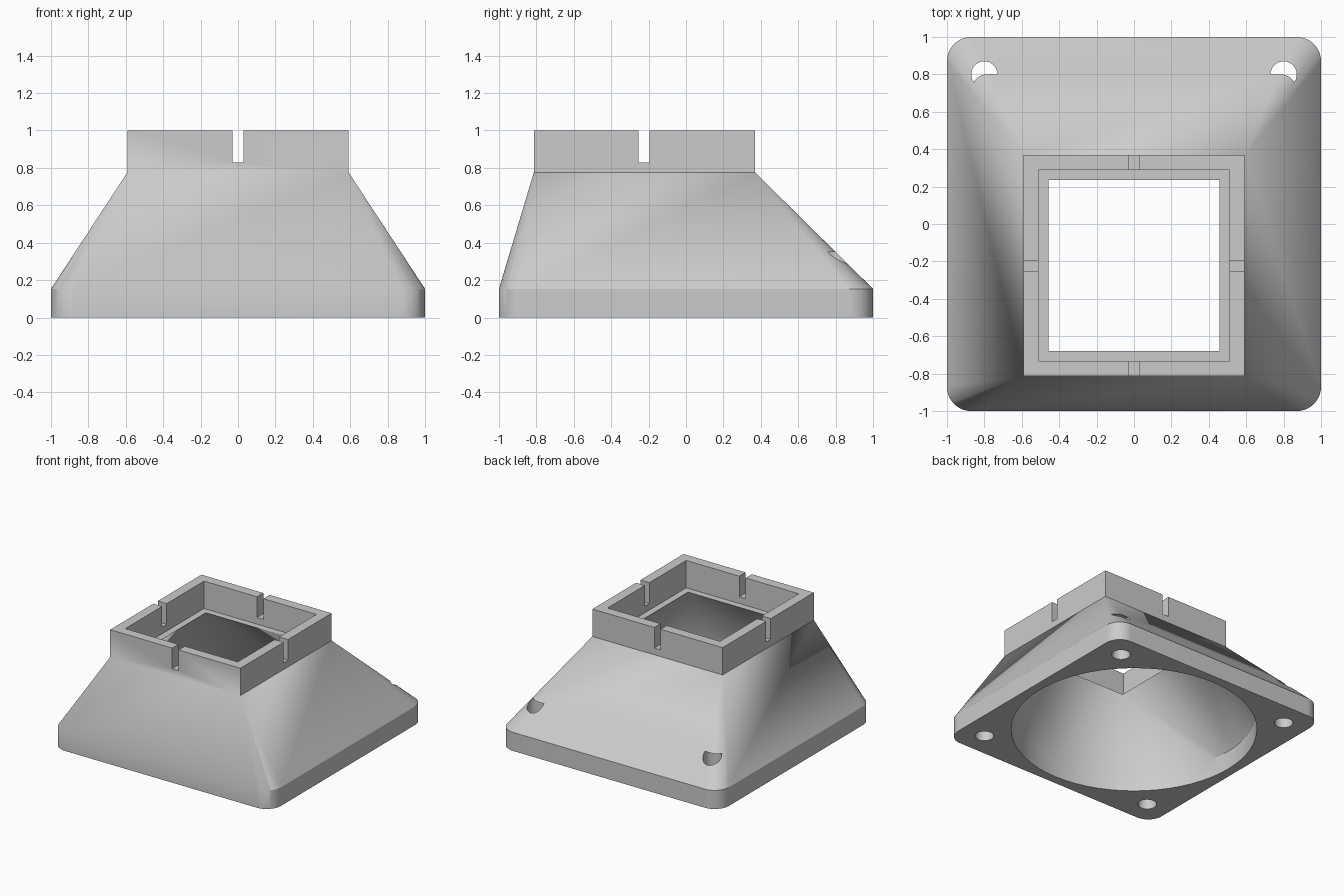
import bpy, bmesh, math

cube = bpy.data.objects.get("Cube")
if cube:
    bpy.data.objects.remove(cube, do_unlink=True)

grey = bpy.data.materials.new("light grey")
grey.use_nodes = True
colour = (0.6, 0.6, 0.6, 1)
grey.diffuse_color = colour
grey.node_tree.nodes["Principled BSDF"].inputs["Base Color"].default_value = colour

STEPS = 16          # segments per rounded corner
COLLAR_Y = -0.222   # the collar sits off centre, towards the front


def ring(half, z, radius=0, cy=0):
    """Square outline with rounded corners; a full radius gives a circle."""
    points = []
    for q in range(4):
        mid = math.radians(90 * q + 45)
        sx, sy = math.copysign(1, math.cos(mid)), math.copysign(1, math.sin(mid))
        for i in range(STEPS + 1):
            a = math.radians(90 * (q + i / STEPS))
            points.append((sx * (half - radius) + radius * math.cos(a),
                           cy + sy * (half - radius) + radius * math.sin(a), z))
    return points


def loft(name, rings):
    """Closed solid skinned through a stack of outlines."""
    bm = bmesh.new()
    loops = [[bm.verts.new(p) for p in r] for r in rings]
    n = len(loops[0])
    for low, high in zip(loops, loops[1:]):
        for i in range(n):
            j = (i + 1) % n
            bm.faces.new((low[i], low[j], high[j], high[i]))
    bm.faces.new(loops[0][::-1])
    bm.faces.new(loops[-1])
    bmesh.ops.remove_doubles(bm, verts=bm.verts, dist=0.0005)
    bmesh.ops.recalc_face_normals(bm, faces=bm.faces)
    mesh = bpy.data.meshes.new(name)
    bm.to_mesh(mesh)
    bm.free()
    mesh.materials.append(grey)
    obj = bpy.data.objects.new(name, mesh)
    bpy.context.collection.objects.link(obj)
    return obj


def box(name, size, centre):
    bpy.ops.mesh.primitive_cube_add(size=1, location=centre)
    obj = bpy.context.object
    obj.name, obj.scale = name, size
    obj.data.materials.append(grey)
    return obj


# Outer body: flange, tapering hood and square collar
duct = loft("duct_adapter", [
    ring(1, 0, 0.13),
    ring(1, 0.153, 0.13),
    ring(0.592, 0.775, 0, COLLAR_Y),
    ring(0.592, 1, 0, COLLAR_Y),
])

# Air passage: round inlet blending to a square outlet with a ledge
cutters = [loft("air_passage", [
    ring(0.925, -0.1, 0.925),
    ring(0.925, 0.153, 0.925),
    ring(0.457, 0.775, 0, COLLAR_Y),
    ring(0.511, 0.775, 0, COLLAR_Y),
    ring(0.511, 1.1, 0, COLLAR_Y),
])]

# Slots across the collar walls
cutters.append(box("side_slots", (1.6, 0.058, 0.4), (0, -0.225, 1.03)))
cutters.append(box("end_slots", (0.058, 1.6, 0.4), (0, COLLAR_Y, 1.03)))

# Blind screw holes in the flange corners
for x in (-0.8, 0.8):
    for y in (-0.8, 0.8):
        bpy.ops.mesh.primitive_cylinder_add(vertices=32, radius=0.07, depth=0.45,
                                            location=(x, y, 0.125))
        hole = bpy.context.object
        hole.name = "screw_hole"
        hole.data.materials.append(grey)
        cutters.append(hole)

# Cut everything out of the body
bpy.ops.object.select_all(action='DESELECT')
bpy.context.view_layer.objects.active = duct
duct.select_set(True)
for cutter in cutters:
    cutter.hide_render = True
    mod = duct.modifiers.new(cutter.name, 'BOOLEAN')
    mod.operation, mod.solver, mod.object = 'DIFFERENCE', 'EXACT', cutter
    bpy.ops.object.modifier_apply(modifier=mod.name)
for cutter in cutters:
    bpy.data.objects.remove(cutter, do_unlink=True)

bpy.ops.object.shade_smooth_by_angle(angle=math.radians(30))
